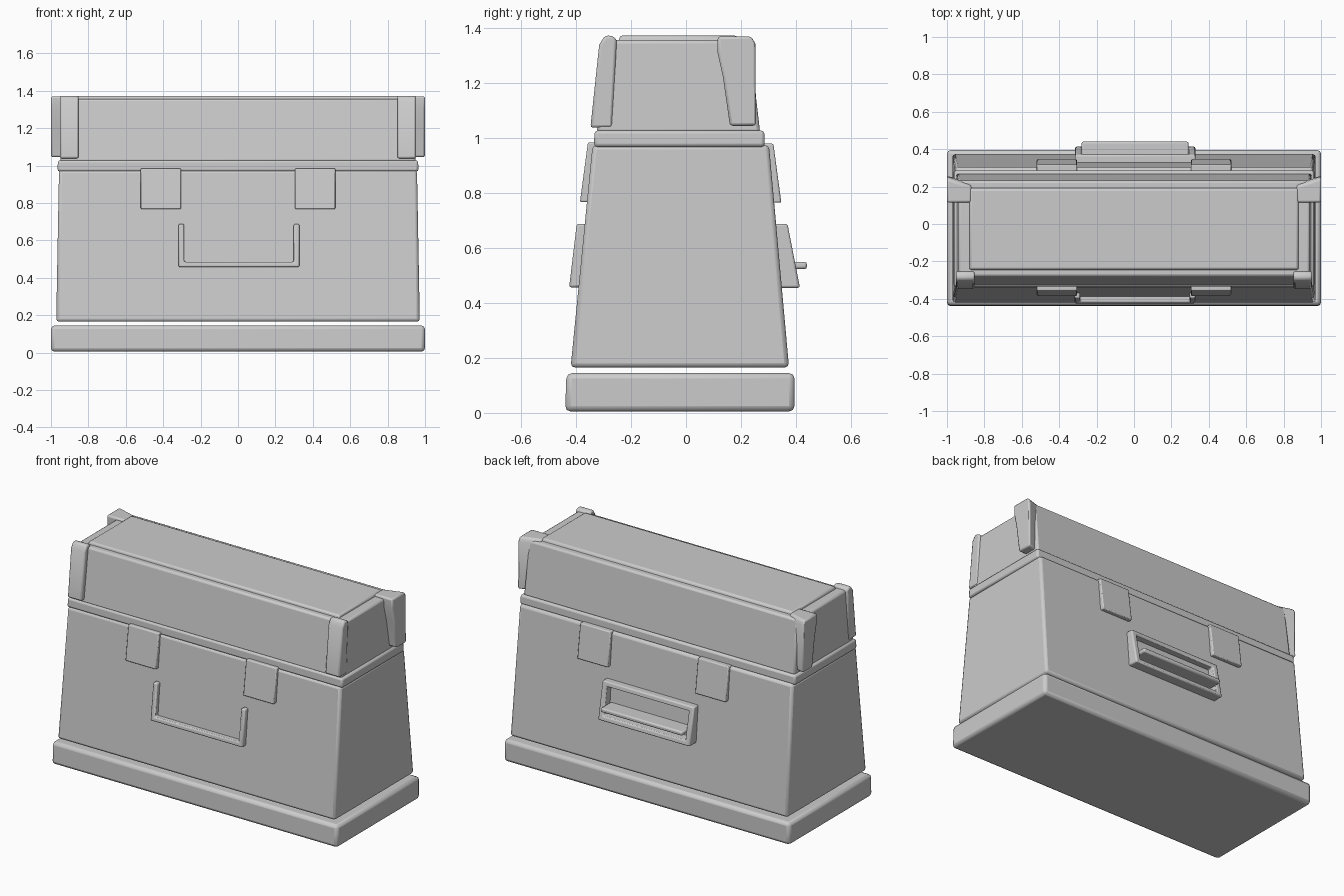
import bpy, bmesh

if "Cube" in bpy.data.objects:
    bpy.data.objects.remove(bpy.data.objects["Cube"])


def finish(name, bm, bevel, seg=2):
    bmesh.ops.recalc_face_normals(bm, faces=bm.faces)
    me = bpy.data.meshes.new(name)
    bm.to_mesh(me)
    bm.free()
    ob = bpy.data.objects.new(name, me)
    bpy.context.collection.objects.link(ob)
    mod = ob.modifiers.new("bevel", 'BEVEL')
    mod.width, mod.segments, mod.limit_method = bevel, seg, 'ANGLE'
    bpy.ops.object.select_all(action='DESELECT')
    ob.select_set(True)
    bpy.context.view_layer.objects.active = ob
    bpy.ops.object.shade_smooth_by_angle(angle=0.7)
    return ob


def loft(name, loops, bevel):
    """Solid between two matching closed loops of points."""
    bm = bmesh.new()
    a, b = [[bm.verts.new(p) for p in loop] for loop in loops]
    n = len(a)
    bm.faces.new(a)
    bm.faces.new(b)
    for i in range(n):
        j = (i + 1) % n
        bm.faces.new((a[i], a[j], b[j], b[i]))
    return finish(name, bm, bevel)


def frustum(name, low, high, bevel):
    """Each level is (half x, y front, y back, z)."""
    return loft(name, [[(-x, f, z), (x, f, z), (x, b, z), (-x, b, z)]
                       for x, f, b, z in (low, high)], bevel)


def prism(name, yz, x0, x1, bevel):
    return loft(name, [[(x, y, z) for y, z in yz] for x in (x0, x1)], bevel)


def strip(name, outer, inner, closed, y_in, y_out, bevel):
    """Flat frame lying on a sloped wall; y_in and y_out map z to depth."""
    bm = bmesh.new()
    rings = [[bm.verts.new((x, fy(z), z)) for x, z in ring]
             for fy in (y_in, y_out) for ring in (outer, inner)]
    oi, ii, oo, io = rings
    n = len(outer)
    for i in range(n if closed else n - 1):
        j = (i + 1) % n
        for p, q in ((oi, ii), (ii, io), (io, oo), (oo, oi)):
            bm.faces.new((p[i], p[j], q[j], q[i]))
    if not closed:
        for i in (0, n - 1):
            bm.faces.new((oi[i], ii[i], io[i], oo[i]))
    return finish(name, bm, bevel)


# Base slab and tapered case
frustum("base", (1.0, -.44, .395, 0.005), (1.0, -.435, .395, .145), .02)
frustum("case_body", (.972, -.42, .375, .165), (.957, -.34, .302, .975), .016)

# Rim and lid with raised top panel
frustum("rim", (.965, -.335, .287, .968), (.963, -.333, .285, 1.028), .012)
frustum("lid", (.95, -.325, .27, 1.02), (.94, -.28, .23, 1.357), .012)
frustum("lid_top_panel", (.885, -.25, .20, 1.34), (.875, -.24, .185, 1.373), .008)

# Corner guards on the lid
front_guard = [(-.348, 1.038), (-.268, 1.038), (-.252, 1.36), (-.27, 1.373),
               (-.295, 1.373), (-.316, 1.34)]
back_guard = [(.16, 1.045), (.258, 1.045), (.255, 1.345), (.24, 1.37),
              (.115, 1.37), (.115, 1.31), (.135, 1.22)]
for s, side in ((-1, "left"), (1, "right")):
    prism("front_guard_" + side, front_guard, s * .852, s * .952, .01)
    # the rear face angles inward toward the lid
    inner = [(s * .87, y - (.04 if y > .2 else 0), z) for y, z in back_guard]
    outer = [(s * 1.0, y, z) for y, z in back_guard]
    loft("back_guard_" + side, [inner, outer], .01)

    # Hanging latch plates, front and back
    x0, x1 = s * .305, s * .52
    prism("front_latch_" + side,
          [(-.32, .985), (-.357, .985), (-.386, .767), (-.34, .767)], x0, x1, .006)
    prism("back_latch_" + side,
          [(.28, .98), (.318, .98), (.347, .765), (.30, .765)], x0, x1, .006)

# U-shaped front handle following the wall slope
strip("front_handle",
      [(-.318, .688), (-.318, .457), (.328, .457), (.328, .688)],
      [(-.288, .688), (-.288, .485), (.298, .485), (.298, .688)], False,
      lambda z: -.36 + (.685 - z) * -.09,
      lambda z: -.398 + (.685 - z) * -.12, .008)

# Rear handle frame with a grip bar
strip("back_handle_frame",
      [(-.315, .688), (-.315, .455), (.328, .455), (.328, .688)],
      [(-.28, .658), (-.28, .485), (.293, .485), (.293, .658)], True,
      lambda z: .32 + (.685 - z) * .08,
      lambda z: .37 + (.685 - z) * .195, .008)
prism("back_handle_bar", [(.33, .523), (.44, .523), (.44, .55), (.33, .55)],
      -.28, .292, .009)
